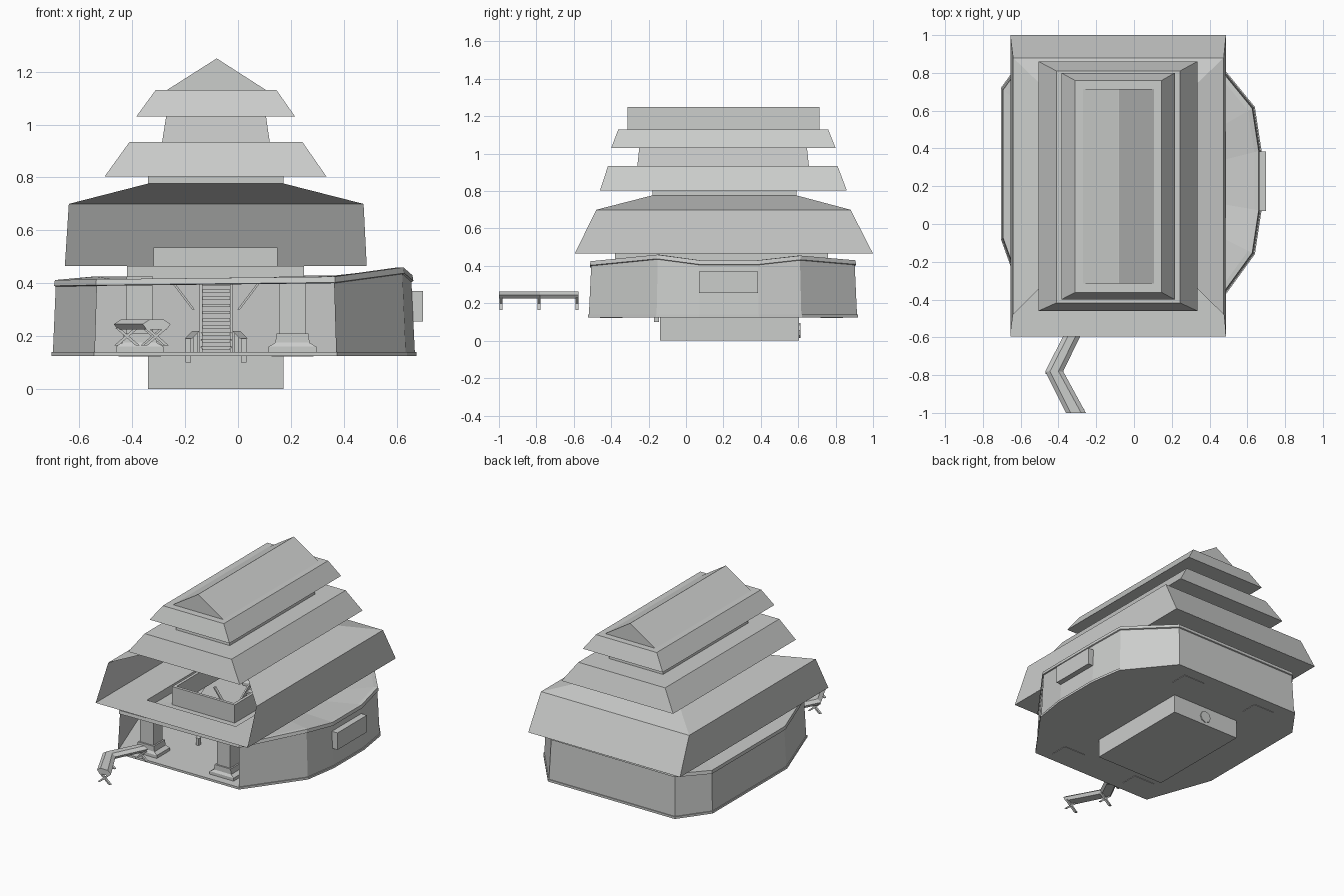
import bpy
import bmesh

cube = bpy.data.objects.get("Cube")
if cube:
    bpy.data.objects.remove(cube, do_unlink=True)

grey = bpy.data.materials.new("plain_grey")
grey.use_nodes = True
grey.diffuse_color = (0.6, 0.61, 0.6, 1)
grey.node_tree.nodes["Principled BSDF"].inputs["Base Color"].default_value = (0.6, 0.61, 0.6, 1)


def rect(x0, x1, y0, y1, z):
    return [(x0, y0, z), (x1, y0, z), (x1, y1, z), (x0, y1, z)]


def loft(name, rings, skip=(), bottom=True, top=True):
    """Join matching rings with faces; sides listed in skip stay open."""
    bm = bmesh.new()
    loops = [[bm.verts.new(p) for p in ring] for ring in rings]
    n = len(rings[0])
    for a, b in zip(loops, loops[1:]):
        for i in range(n):
            if i not in skip:
                j = (i + 1) % n
                bm.faces.new((a[i], a[j], b[j], b[i]))
    if bottom:
        bm.faces.new(loops[0][::-1])
    if top:
        bm.faces.new(loops[-1])
    mesh = bpy.data.meshes.new(name)
    bm.to_mesh(mesh)
    bm.free()
    mesh.materials.append(grey)
    obj = bpy.data.objects.new(name, mesh)
    bpy.context.collection.objects.link(obj)
    return obj


def box(name, x0, x1, y0, y1, z0, z1):
    return loft(name, [rect(x0, x1, y0, y1, z0), rect(x0, x1, y0, y1, z1)])


MID_X, MID_Y = -0.083, 0.2

# Foundation, open towards the front, with a round hatch on its back wall
loft("foundation", [rect(-0.34, 0.173, -0.14, 0.605, 0),
                    rect(-0.34, 0.173, -0.14, 0.605, 0.13)], skip=(0,), top=False)
bpy.ops.mesh.primitive_cylinder_add(vertices=8, radius=0.04, depth=0.01,
                                    location=(-0.08, 0.607, 0.055), rotation=(1.5708, 0, 0))
hatch = bpy.context.object
hatch.name = "foundation_hatch"
hatch.data.materials.append(grey)

# Lower storey: ten-sided hall with an open front
plan = [(-0.545, -0.525), (0.375, -0.525), (0.64, -0.16), (0.675, 0.07), (0.675, 0.39),
        (0.64, 0.62), (0.395, 0.92), (-0.56, 0.92), (-0.705, 0.72), (-0.705, -0.08)]
tops = [0.415, 0.425, 0.46, 0.43, 0.43, 0.455, 0.43, 0.425, 0.412, 0.412]


def hall_ring(scale, heights):
    return [(MID_X + (x - MID_X) * scale, MID_Y + (y - MID_Y) * scale, z)
            for (x, y), z in zip(plan, heights)]


def drop(d):
    return [z - d for z in tops]


base = [0.125] * 10
sill = [0.14] * 10
loft("hall_floor", [hall_ring(1, base), hall_ring(1, sill)])
loft("hall_walls", [hall_ring(0.992, sill), hall_ring(0.975, drop(0.025))],
     skip=(0,), bottom=False, top=False)
loft("hall_ceiling", [hall_ring(0.975, drop(0.025)), hall_ring(0.985, drop(0.022)),
                      hall_ring(0.98, tops), hall_ring(0.95, tops),
                      hall_ring(0.6, [0.412] * 10), hall_ring(0.36, [0.412] * 10)],
     bottom=False, top=False)
box("side_window", 0.64, 0.7, 0.07, 0.385, 0.255, 0.37)

# Four pillars on stepped bases, with plates under the floor
for side, px in (("right", -0.372), ("left", 0.206)):
    for end, py in (("front", -0.4), ("back", 0.78)):
        name = side + "_" + end
        box("pillar_" + name, px - 0.05, px + 0.05, py - 0.05, py + 0.05, 0.14, 0.425)
        loft("pillar_base_" + name, [
            rect(px - 0.09, px + 0.09, py - 0.07, py + 0.07, 0.14),
            rect(px - 0.09, px + 0.09, py - 0.07, py + 0.07, 0.16),
            rect(px - 0.065, px + 0.065, py - 0.06, py + 0.06, 0.175),
            rect(px - 0.06, px + 0.06, py - 0.06, py + 0.06, 0.21)])
        box("floor_plate_" + name, px - 0.08, px + 0.08, py - 0.06, py + 0.06, 0.122, 0.126)

# Staircase with stringers
STEPS = 10
for i in range(STEPS):
    y, z = 0.04 * i, 0.16 + 0.027 * i
    box("stair_tread", -0.14, -0.025, y, y + 0.045, z - 0.012, z)
for x in (-0.145, -0.03):
    loft("stair_stringer", [rect(x, x + 0.01, -0.02, 0.03, 0.14),
                            rect(x, x + 0.01, 0.36, 0.41, 0.412)])

# Handrails and braces, mirrored about the staircase
for s in (-1, 1):
    def across(a, b):
        return sorted((MID_X + s * a, MID_X + s * b))
    box("rail_post", *across(0.095, 0.115), -0.17, -0.145, 0.1, 0.19)
    box("rail_post_outer", *across(0.07, 0.085), 0.02, 0.04, 0.14, 0.215)
    loft("handrail", [rect(*across(0.09, 0.12), -0.17, -0.14, 0.19),
                      rect(*across(0.06, 0.09), 0.02, 0.05, 0.22)])
    loft("ceiling_brace", [rect(*across(0.08, 0.09), 0.1, 0.12, 0.3),
                           rect(*across(0.165, 0.175), 0.1, 0.12, 0.412)])

# Upper floor with a sunken well, and a low parapet around the stair opening
loft("upper_floor", [rect(-0.655, 0.487, -0.595, 1.0, 0.466),
                     rect(-0.42, 0.25, -0.38, 0.76, 0.466),
                     rect(-0.42, 0.25, -0.38, 0.76, 0.412)], bottom=False, top=False)
loft("stair_parapet", [rect(-0.32, 0.15, -0.25, 0.55, 0.41),
                       rect(-0.32, 0.15, -0.25, 0.55, 0.535),
                       rect(-0.3, 0.13, -0.23, 0.53, 0.535),
                       rect(-0.3, 0.13, -0.23, 0.53, 0.41)], bottom=False, top=False)

# Main roof, open at the front
loft("main_roof", [rect(-0.655, 0.487, -0.595, 1.0, 0.465),
                   rect(-0.64, 0.475, -0.48, 0.88, 0.7),
                   rect(-0.34, 0.173, -0.18, 0.59, 0.777)],
     skip=(0,), bottom=False, top=False)

# Stacked upper roofs with necks between
loft("lower_neck", [rect(-0.34, 0.173, -0.18, 0.59, 0.777),
                    rect(-0.34, 0.173, -0.18, 0.59, 0.805)])
loft("middle_roof", [rect(-0.505, 0.335, -0.46, 0.86, 0.803),
                     rect(-0.41, 0.243, -0.417, 0.81, 0.935)])
loft("upper_neck", [rect(-0.287, 0.12, -0.26, 0.657, 0.935),
                    rect(-0.272, 0.106, -0.25, 0.647, 1.03)])
loft("upper_roof", [rect(-0.385, 0.216, -0.4, 0.8, 1.03),
                    rect(-0.312, 0.146, -0.362, 0.76, 1.13)])
loft("ridge_roof", [rect(-0.27, 0.107, -0.314, 0.715, 1.13),
                    rect(-0.081, -0.08, -0.314, 0.715, 1.25)])

# Angled bench in front, on crossed legs
left_edge = [(-0.365, -0.575), (-0.47, -0.78), (-0.36, -1.0)]
right_edge = [(-0.255, -1.0), (-0.375, -0.78), (-0.275, -0.575)]


def seat_ring(inset, z):
    return ([(x + inset, y, z) for x, y in left_edge]
            + [(x - inset, y, z) for x, y in right_edge])


loft("bench_seat", [seat_ring(0.015, 0.225), seat_ring(0, 0.245), seat_ring(0.025, 0.262)])
for cx, cy in ((-0.31, -0.99), (-0.42, -0.785), (-0.32, -0.583)):
    for s in (-1, 1):
        foot, head = cx + s * 0.04, cx - s * 0.035
        loft("bench_leg", [rect(foot - 0.008, foot + 0.008, cy - 0.008, cy + 0.008, 0.165),
                           rect(head - 0.008, head + 0.008, cy - 0.008, cy + 0.008, 0.23)])
